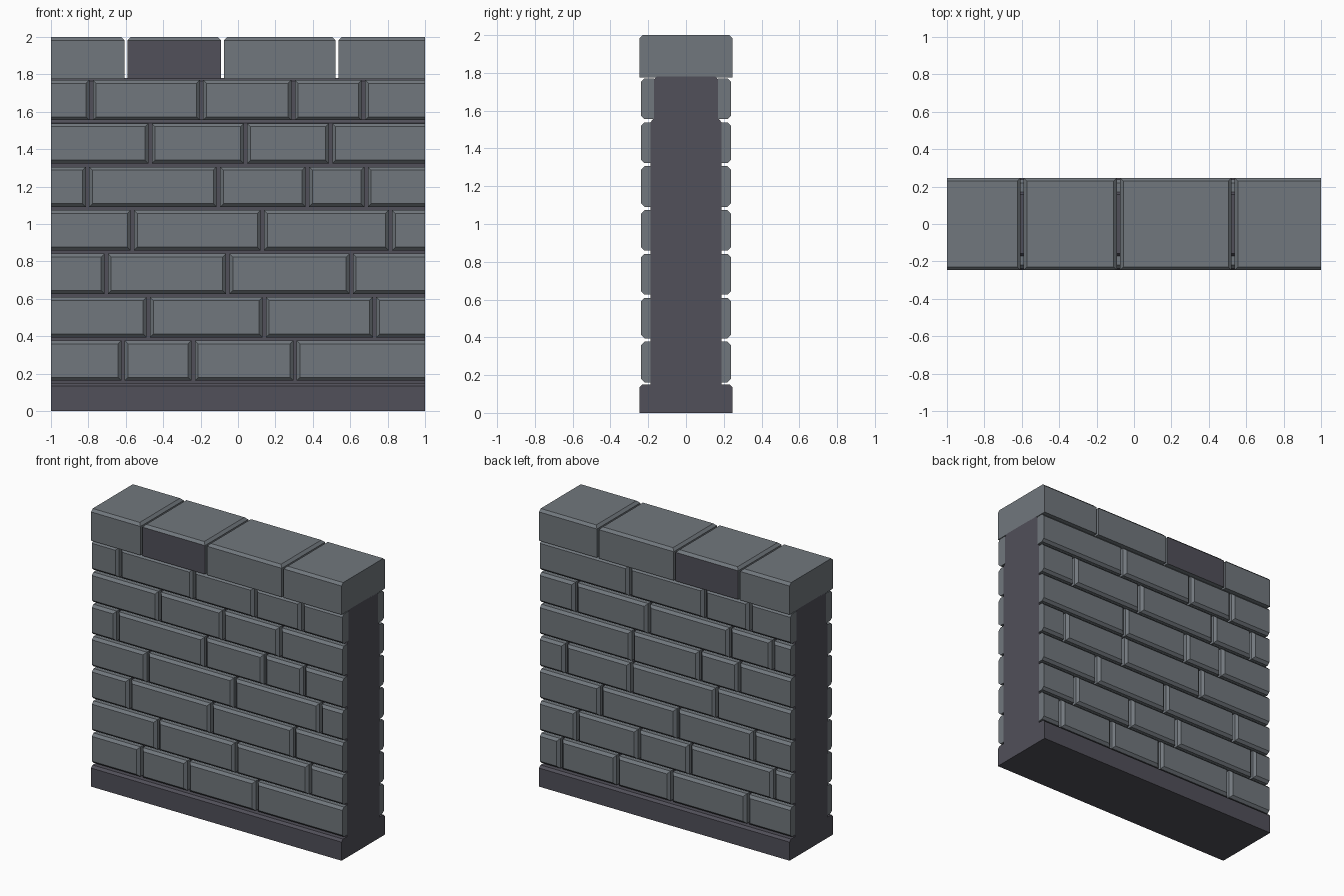
import bpy, bmesh

if "Cube" in bpy.data.objects:
    bpy.data.objects.remove(bpy.data.objects["Cube"])


def material(name, rgb):
    m = bpy.data.materials.new(name)
    m.diffuse_color = (*rgb, 1)
    m.use_nodes = True
    m.node_tree.nodes["Principled BSDF"].inputs["Base Color"].default_value = m.diffuse_color
    return m


STONE = material("slate grey stone", (0.165, 0.186, 0.205))
DARK = material("dark mortar", (0.082, 0.079, 0.100))


def finish(bm, name, mats):
    bmesh.ops.recalc_face_normals(bm, faces=bm.faces[:])
    me = bpy.data.meshes.new(name)
    bm.to_mesh(me)
    bm.free()
    for m in mats:
        me.materials.append(m)
    ob = bpy.data.objects.new(name, me)
    bpy.context.collection.objects.link(ob)
    return ob


def box(bm, lo, hi, bevel, pick):
    """Box from corner to corner, chamfering the edges chosen by pick(midpoint, direction)."""
    vs = bmesh.ops.create_cube(bm, size=1)["verts"]
    for v in vs:
        v.co = [(a + b) / 2 + c * (b - a) for a, b, c in zip(lo, hi, v.co)]
    edges = {e for v in vs for e in v.link_edges}
    chosen = [e for e in edges
              if pick((e.verts[0].co + e.verts[1].co) / 2,
                      (e.verts[0].co - e.verts[1].co).normalized())]
    bmesh.ops.bevel(bm, geom=chosen, offset=bevel, segments=1,
                    affect='EDGES', profile=0.5)


def spans(joints, gap):
    """Stone extents along x, flush with the wall ends."""
    js = sorted(joints)
    starts = [-1] + [j + gap / 2 for j in js]
    ends = [j - gap / 2 for j in js] + [1]
    return list(zip(starts, ends))


# Base plinth, chamfered along its long top edges
bm = bmesh.new()
box(bm, (-1, -0.247, 0), (1, 0.247, 0.15), 0.016,
    lambda m, d: m.z > 0.14 and abs(d.x) > 0.9)
finish(bm, "base_plinth", [DARK])

# Mortar core, extruded from a profile that narrows at the top
half = [(0.187, 0.15), (0.187, 1.54), (0.17, 1.56), (0.17, 1.765), (0.157, 1.78)]
profile = half + [(-y, z) for y, z in reversed(half)]
bm = bmesh.new()
face = bm.faces.new([bm.verts.new((-1, y, z)) for y, z in profile])
ext = bmesh.ops.extrude_face_region(bm, geom=[face], use_keep_orig=True)["geom"]
bmesh.ops.translate(bm, vec=(2, 0, 0),
                    verts=[g for g in ext if isinstance(g, bmesh.types.BMVert)])
finish(bm, "mortar_core", [DARK])

# Brick courses on the front and back, listed from the bottom up by joint position
front = [(-0.615, -0.24, 0.305), (-0.48, 0.14, 0.73), (-0.705, -0.055, 0.605),
         (-0.565, 0.13, 0.815), (-0.805, -0.105, 0.37, 0.685),
         (-0.47, 0.04, 0.495), (-0.785, -0.195, 0.295, 0.67)]
back = [(-0.65, -0.04, 0.39, 0.84), (-0.86, -0.19, 0.22, 0.71), (-0.70, -0.09, 0.52),
        (-0.40, 0.28, 0.80), (-0.58, -0.27, 0.27),
        (-0.85, -0.51, 0.14, 0.72), (-0.67, -0.31, 0.29)]
for side, label, rows in ((-1, "front", front), (1, "back", back)):
    for i, joints in enumerate(rows):
        bm = bmesh.new()
        z0 = 0.162 + i * 0.2322
        inner = 0.17 if i == 6 else 0.187
        y0, y1 = sorted((side * inner, side * 0.238))
        for x0, x1 in spans(joints, 0.018):
            box(bm, (x0, y0, z0), (x1, y1, z0 + 0.215), 0.018,
                lambda m, d: m.y * side > 0.23 and abs(m.x) < 0.999)
        finish(bm, f"{label}_brick_course_{i + 1}", [STONE])

# Cap stones; the second one has dark faces on the front and back
for i, (x0, x1) in enumerate(spans((-0.598, -0.083, 0.53), 0.016)):
    bm = bmesh.new()
    box(bm, (x0, -0.247, 1.775), (x1, 0.247, 2), 0.018,
        lambda m, d: m.z > 1.99 and abs(m.x) < 0.999)
    bm.normal_update()
    if i == 1:
        for f in bm.faces:
            f.material_index = int(abs(f.normal.y) > 0.9)
    finish(bm, f"cap_stone_{i + 1}", [STONE, DARK])
